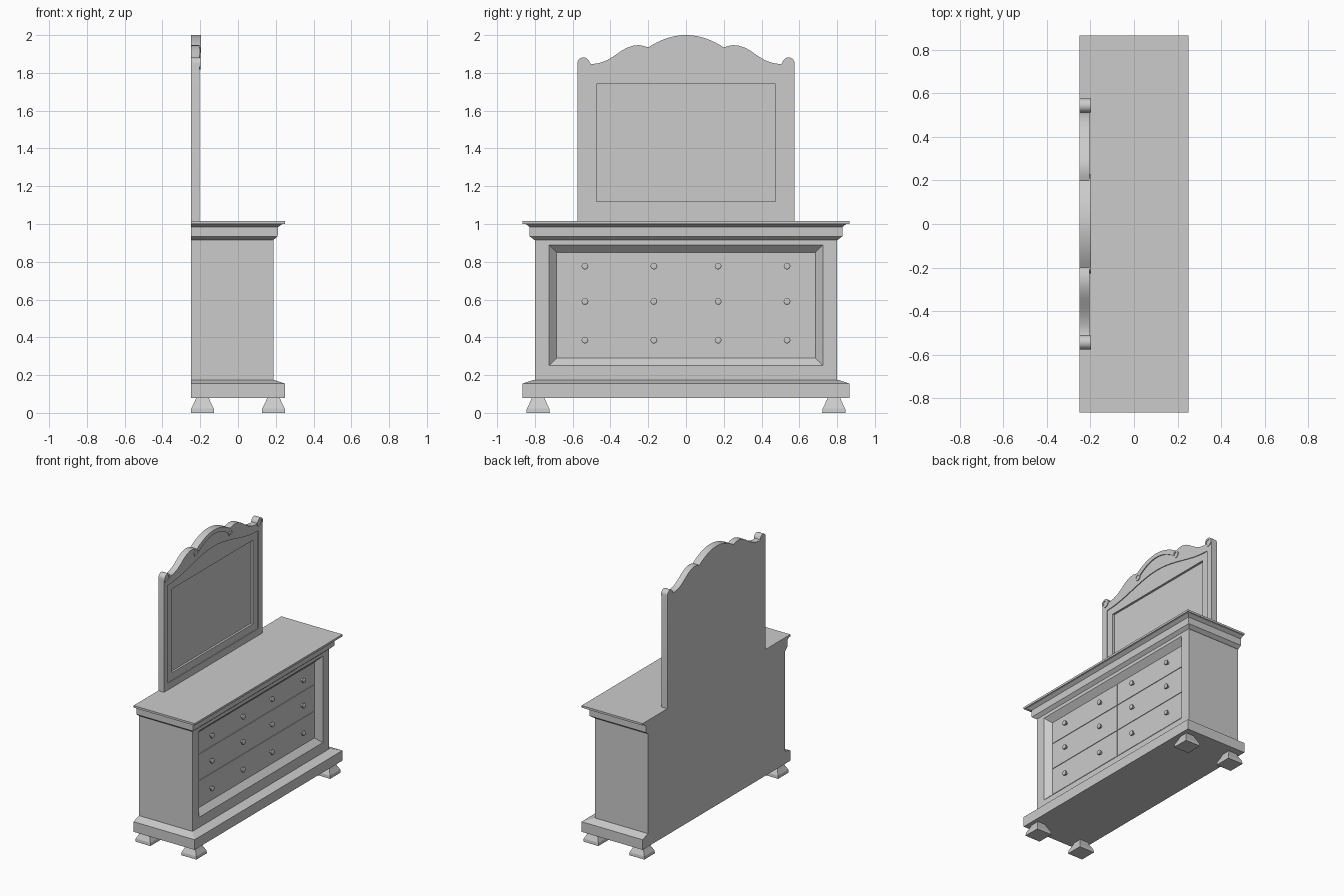
import bpy, bmesh, math

if "Cube" in bpy.data.objects:
    bpy.data.objects.remove(bpy.data.objects["Cube"], do_unlink=True)

grey = bpy.data.materials.new("plain_grey")
grey.use_nodes = True
grey.diffuse_color = (0.6, 0.6, 0.6, 1)
grey.node_tree.nodes["Principled BSDF"].inputs["Base Color"].default_value = (0.6, 0.6, 0.6, 1)

BACK = -0.25


def loft(name, rings, smooth=False):
    """Skin a list of equal-length point rings and cap both ends."""
    bm = bmesh.new()
    loops = [[bm.verts.new(p) for p in ring] for ring in rings]
    n = len(loops[0])
    for a, b in zip(loops, loops[1:]):
        for i in range(n):
            j = (i + 1) % n
            bm.faces.new((a[i], a[j], b[j], b[i]))
    bm.faces.new(loops[0])
    bm.faces.new(loops[-1])
    bmesh.ops.recalc_face_normals(bm, faces=bm.faces)
    mesh = bpy.data.meshes.new(name)
    bm.to_mesh(mesh)
    bm.free()
    mesh.materials.append(grey)
    obj = bpy.data.objects.new(name, mesh)
    bpy.context.collection.objects.link(obj)
    if smooth:
        bpy.ops.object.select_all(action="DESELECT")
        obj.select_set(True)
        bpy.context.view_layer.objects.active = obj
        bpy.ops.object.shade_smooth_by_angle(angle=math.radians(30))
    return obj


def slab(z, front, half):
    """Level rectangle with a flush back edge."""
    return [(BACK, -half, z), (front, -half, z), (front, half, z), (BACK, half, z)]


def upright(x, half, low, high):
    return [(x, -half, low), (x, half, low), (x, half, high), (x, -half, high)]


def turned(name, y, z, steps, sides=12):
    """Round part whose axis runs along x."""
    angles = [math.tau * i / sides for i in range(sides)]
    loft(name, [[(x, y + r * math.cos(a), z + r * math.sin(a)) for a in angles]
                for x, r in steps], True)


# Plinth, cornice and top
loft("plinth", [slab(0.08, 0.25, 0.865), slab(0.155, 0.25, 0.865), slab(0.175, 0.19, 0.805)])
loft("cornice", [slab(0.915, 0.187, 0.802), slab(0.935, 0.21, 0.828),
                 slab(0.985, 0.213, 0.828), slab(1.0, 0.235, 0.85)])
loft("top_board", [slab(1.0, 0.25, 0.865), slab(1.015, 0.25, 0.865)])

# Carcass with sloped recess for the drawers
loft("carcass", [upright(BACK, 0.80, 0.175, 0.915), upright(0.187, 0.80, 0.175, 0.915),
                 upright(0.187, 0.725, 0.25, 0.89), upright(0.147, 0.685, 0.29, 0.85),
                 upright(0.142, 0.685, 0.29, 0.85)])

# Drawers and knobs
rows = [(0.29, 0.487, 0.385), (0.491, 0.684, 0.59), (0.688, 0.85, 0.777)]
for side in (-1, 1):
    for k, (low, high, knob_z) in enumerate(rows):
        ya, yb = side * 0.002, side * 0.685
        loft(f"drawer_{side}_{k}", [[(x, ya, low), (x, yb, low), (x, yb, high), (x, ya, high)]
                                    for x in (0.140, 0.147)])
        for y in (0.17, 0.535):
            turned(f"knob_{side}_{k}_{y}", side * y, knob_z,
                   [(0.145, 0.009), (0.157, 0.009), (0.161, 0.018),
                    (0.170, 0.018), (0.174, 0.012)])

# Flared square feet
for sx in (-1, 1):
    for sy in (-1, 1):
        cx, cy = sx * 0.188, sy * 0.783
        loft(f"foot_{sx}_{sy}", [[(cx + a * h, cy + b * h, z)
                                  for a, b in ((-1, -1), (1, -1), (1, 1), (-1, 1))]
                                 for z, h in ((0, 0.062), (0.022, 0.06), (0.05, 0.046), (0.08, 0.033))])


def arch(y):
    return 2.0 - 0.065 * (y / 0.2) ** 2


# Mirror board: crest outline from the outer scroll to the middle, then mirrored
half = [(0.543 + 0.032 * math.cos(a), 1.85 + 0.032 * math.sin(a))
        for a in (math.pi * i / 10 for i in range(11))]
half += [(0.5, 1.846), (0.46, 1.852), (0.42, 1.866), (0.38, 1.89), (0.34, 1.918),
         (0.31, 1.934), (0.28, 1.944), (0.25, 1.947), (0.225, 1.943)]
half += [(y / 100, arch(y / 100)) for y in range(20, 0, -2)]
crest = half + [(0, 2.0)] + [(-y, z) for y, z in reversed(half)]


def crest_ring(x, wide, base, top):
    """Ring matched point for point to the crest, with its own width and top rule."""
    ring = [(x, -0.575 * wide, base), (x, 0.575 * wide, base)]
    return ring + [(x, y * wide, top(y, z)) for y, z in crest]


def wave(y, z):
    return 1.79 + 0.042 * (1 + math.cos(math.pi * y / 0.575))


outer = lambda y, z: z
flat = lambda y, z: 1.74
open_w = 0.475 / 0.575
loft("mirror", [crest_ring(BACK, 1, 1.015, outer), crest_ring(-0.203, 1, 1.015, outer),
                crest_ring(-0.203, 0.92, 1.065, wave), crest_ring(-0.209, 0.92, 1.065, wave),
                crest_ring(-0.209, open_w, 1.12, flat), crest_ring(-0.225, open_w, 1.12, flat)],
     True)

# Raised arch moulding and scroll rosettes on the crest
span = [y / 100 for y in range(-20, 21, 2)]
strip = [(y, arch(y)) for y in span] + [(y * 0.88, arch(y) - 0.03) for y in reversed(span)]
loft("arch_moulding", [[(x, y, z) for y, z in strip] for x in (-0.205, -0.196)], True)
for side in (-1, 1):
    turned(f"crest_rosette_{side}", side * 0.2, 1.905,
           [(-0.206, 0.026), (-0.198, 0.026), (-0.198, 0.014), (-0.202, 0.014)], 20)
    turned(f"corner_scroll_{side}", side * 0.543, 1.85,
           [(-0.206, 0.032), (-0.198, 0.032), (-0.198, 0.018), (-0.202, 0.018)], 20)
